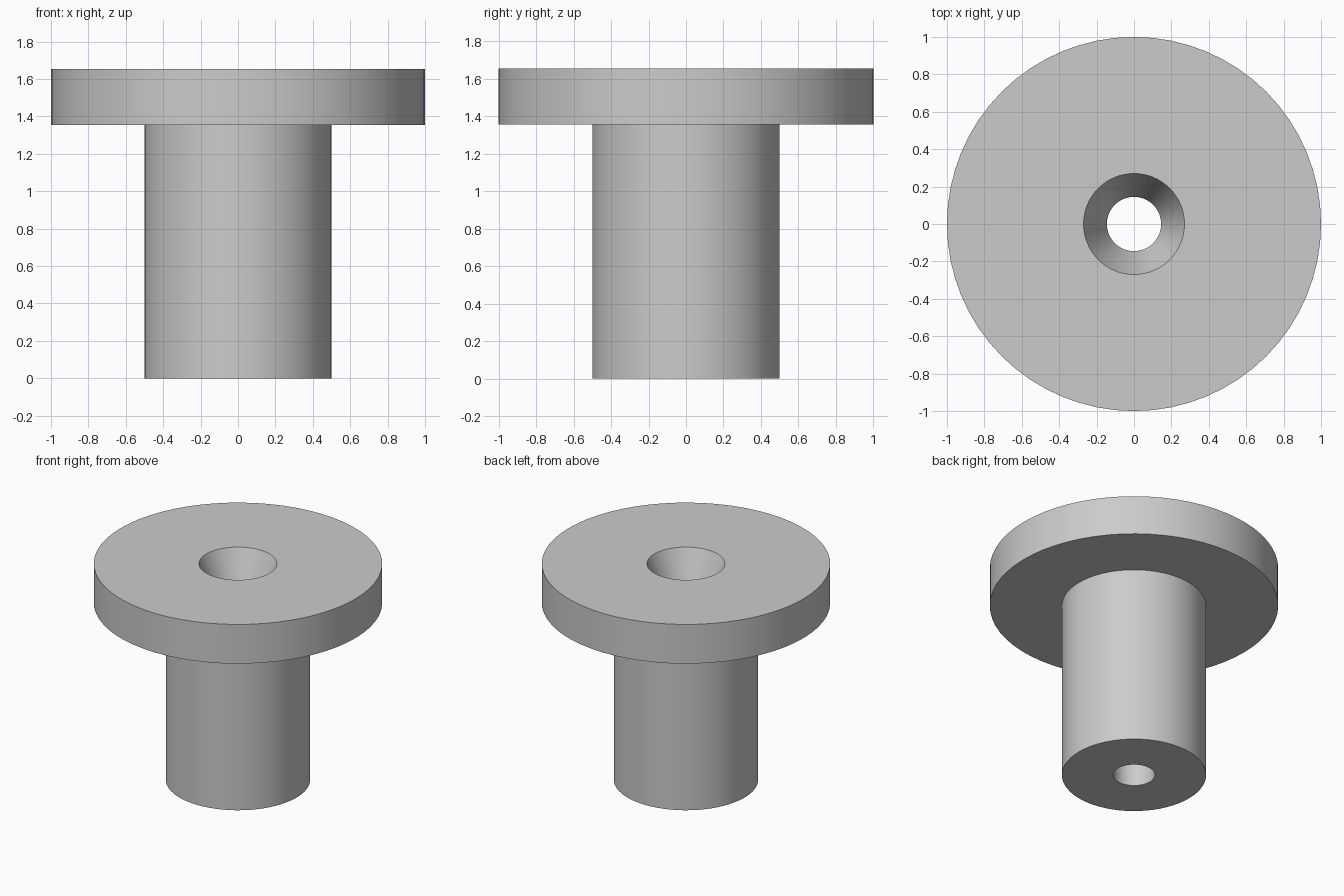
import bpy
import bmesh
import math

cube = bpy.data.objects.get("Cube")
if cube:
    bpy.data.objects.remove(cube, do_unlink=True)

SEGMENTS = 64

# Single plain grey
grey = bpy.data.materials.new("plain_grey")
grey.use_nodes = True
colour = (0.6, 0.6, 0.6, 1.0)
grey.diffuse_color = colour
grey.node_tree.nodes["Principled BSDF"].inputs["Base Color"].default_value = colour


def lathe(name, profile):
    """Revolve a closed (radius, height) profile around the z axis."""
    bm = bmesh.new()
    rings = []
    for i in range(SEGMENTS):
        a = 2 * math.pi * i / SEGMENTS
        rings.append([bm.verts.new((r * math.cos(a), r * math.sin(a), z))
                      for r, z in profile])
    n = len(profile)
    for i, ring in enumerate(rings):
        following = rings[(i + 1) % SEGMENTS]
        for j in range(n):
            k = (j + 1) % n
            bm.faces.new((ring[j], following[j], following[k], ring[k]))
    bmesh.ops.recalc_face_normals(bm, faces=bm.faces)
    mesh = bpy.data.meshes.new(name)
    bm.to_mesh(mesh)
    bm.free()
    mesh.materials.append(grey)
    obj = bpy.data.objects.new(name, mesh)
    bpy.context.collection.objects.link(obj)
    bpy.ops.object.select_all(action="DESELECT")
    obj.select_set(True)
    bpy.context.view_layer.objects.active = obj
    bpy.ops.object.shade_smooth_by_angle(angle=math.radians(20))
    return obj


# Flanged sleeve: round stem, wide flange, through hole with countersink
lathe("flanged_bushing", [
    (0.145, 0.0), (0.5, 0.0),      # stem base
    (0.5, 1.355), (1.0, 1.355),    # underside of flange
    (1.0, 1.655), (0.27, 1.655),   # flange rim and top
    (0.145, 1.355),                # foot of countersink
])
